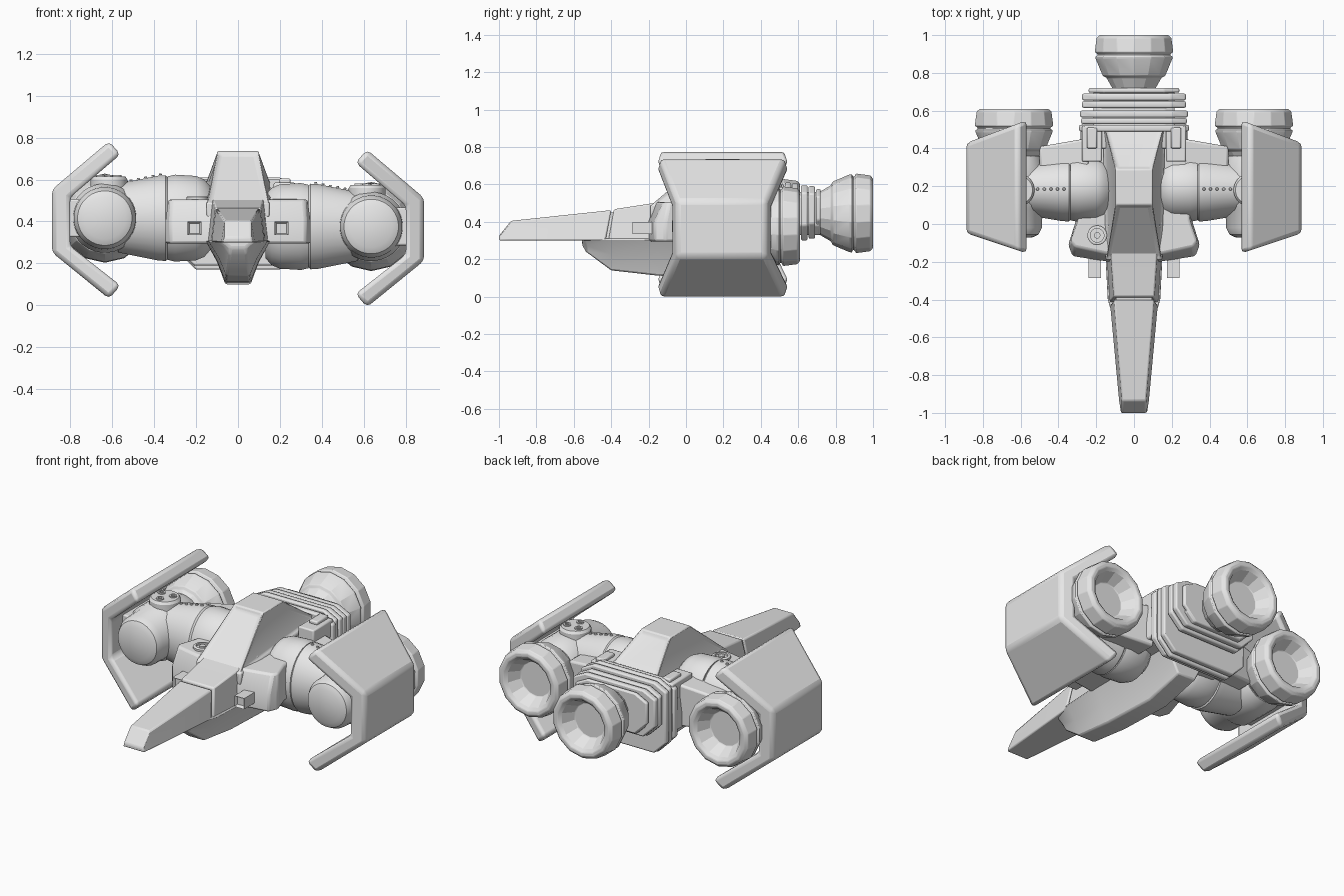
import bpy, bmesh, math
from mathutils import Matrix

if "Cube" in bpy.data.objects:
    bpy.data.objects.remove(bpy.data.objects["Cube"])

grey = bpy.data.materials.new("hull_grey")
grey.diffuse_color = (0.8, 0.8, 0.8, 1)
grey.use_nodes = True
grey.node_tree.nodes["Principled BSDF"].inputs["Base Color"].default_value = grey.diffuse_color


def finish(name, bm, bevel=0.0, angle=28):
    """Turn a bmesh into a named, bevelled, shaded object."""
    bmesh.ops.recalc_face_normals(bm, faces=bm.faces)
    me = bpy.data.meshes.new(name)
    bm.to_mesh(me)
    bm.free()
    me.materials.append(grey)
    ob = bpy.data.objects.new(name, me)
    bpy.context.collection.objects.link(ob)
    if bevel:
        m = ob.modifiers.new("bevel", 'BEVEL')
        m.width, m.segments, m.limit_method = bevel, 2, 'ANGLE'
        m.angle_limit = math.radians(25)
    bpy.ops.object.select_all(action='DESELECT')
    ob.select_set(True)
    bpy.context.view_layer.objects.active = ob
    bpy.ops.object.shade_smooth_by_angle(angle=math.radians(angle))
    return ob


def loft_bm(rings):
    """Skin equal-length rings of points and cap both ends."""
    bm = bmesh.new()
    rows = [[bm.verts.new(p) for p in r] for r in rings]
    n = len(rows[0])
    for a, b in zip(rows, rows[1:]):
        for i in range(n):
            j = (i + 1) % n
            bm.faces.new((a[i], a[j], b[j], b[i]))
    bm.faces.new(rows[0])
    bm.faces.new(rows[-1])
    return bm


def loft(name, rings, bevel=0.0):
    return finish(name, loft_bm(rings), bevel)


def box(name, x, y, z, bevel=0.008):
    ring = lambda h: [(x[0], y[0], h), (x[1], y[0], h), (x[1], y[1], h), (x[0], y[1], h)]
    return loft(name, [ring(z[0]), ring(z[1])], bevel)


def lathe(name, profile, loc, axis, segs, scale=(1, 1), bevel=0.0, angle=28):
    """Revolve (along, radius) points around the x, y or z axis."""
    bm = bmesh.new()
    vs = [bm.verts.new((r, 0, a)) for a, r in profile]
    es = [bm.edges.new(p) for p in zip(vs, vs[1:])]
    bmesh.ops.spin(bm, geom=vs + es, cent=(0, 0, 0), axis=(0, 0, 1),
                   angle=2 * math.pi, steps=segs, use_duplicate=False)
    bmesh.ops.remove_doubles(bm, verts=bm.verts, dist=1e-4)
    bmesh.ops.rotate(bm, verts=bm.verts, cent=(0, 0, 0),
                     matrix=Matrix.Rotation(math.pi / segs, 3, 'Z'))
    for v in bm.verts:
        a, b, c = v.co
        a, b = a * scale[0], b * scale[1]
        v.co = {'x': (c, a, b), 'y': (a, c, b), 'z': (a, b, c)}[axis]
    bmesh.ops.translate(bm, verts=bm.verts, vec=loc)
    return finish(name, bm, bevel, angle)


def section(y, wb, wt, zb, zt, lean=0.0):
    return [(-wb, y - lean, zb), (wb, y - lean, zb), (wt, y, zt), (-wt, y, zt)]


def mirrored(points, z):
    """Closed outline from right-hand points, z as a function of y."""
    return [(x, y, z(y)) for x, y in points] + [(-x, y, z(y)) for x, y in reversed(points)]


# --- Nose in two parts with a seam, and its inner core ---
loft("nose_tip", [section(-1.0, .072, .062, .30, .325), section(-.935, .08, .064, .30, .405),
                  section(-.40, .127, .106, .30, .462, .03)], .008)
loft("nose_base", [section(-.385, .129, .108, .30, .467, .03), section(-.17, .145, .122, .30, .50),
                   section(0, .16, .14, .30, .53)], .008)
loft("nose_core", [section(-.5, .105, .09, .31, .44), section(-.3, .115, .10, .31, .46)])

# --- Shoulder hull ---
outline = [(.13, -.2), (.325, -.17), (.348, -.11), (.31, .01), (.28, .53)]
upper = [(.13, -.16), (.315, -.12), (.335, -.09), (.295, .02), (.265, .52)]
loft("hull", [mirrored(outline, lambda y: .295), mirrored(outline, lambda y: .40),
              mirrored(upper, lambda y: .505 + .05 * max(y, 0))], .012)

# --- Canopy with recessed windows ---
base = [(-.15, -.19), (.15, -.19), (.165, .53), (-.165, .53)]
roof = [(-.1, .10), (.1, .10), (.1, .29), (-.1, .29)]
bm = loft_bm([[(x, y, .42) for x, y in base],
              [(x, y, .49 if y < 0 else .56) for x, y in base],
              [(x, y, .735) for x, y in roof]])
bmesh.ops.recalc_face_normals(bm, faces=bm.faces)
panes = [f for f in bm.faces if f.calc_center_median().z > .55 and f.normal.z < .95]
bmesh.ops.inset_individual(bm, faces=panes, thickness=.03, depth=-.012)
finish("canopy", bm, .008)

# --- Keel under the hull ---
def keel_section(y, w, z):
    top = .31
    mid = z + (top - z) * .5
    return [(-w, y, z), (w, y, z), (w * 1.65, y, mid), (w * 2.6, y, top),
            (-w * 2.6, y, top), (-w * 1.65, y, mid)]
loft("keel", [keel_section(-.555, .035, .275), keel_section(-.535, .04, .24),
              keel_section(-.40, .055, .14), keel_section(-.15, .06, .112),
              keel_section(.2, .06, .10), keel_section(.45, .06, .16)], .01)

# --- Stepped rear block: chamfered plates ---
def plate(name, y0, y1, w, z0, z1, c):
    p = [(-w + c, z0), (w - c, z0), (w, z0 + c), (w, z1 - c * .5),
         (w - c, z1), (-w + c, z1), (-w, z1 - c * .5), (-w, z0 + c)]
    loft(name, [[(x, y, z) for x, z in p] for y in (y0, y1)], .008)

plate("rear_core", .40, .715, .215, .33, .56, .05)
for i, (y0, y1, w, z0, z1) in enumerate([
        (.49, .525, .29, .19, .60), (.53, .56, .28, .17, .61), (.565, .60, .285, .18, .605),
        (.615, .65, .275, .30, .595), (.655, .69, .275, .31, .59), (.695, .72, .24, .33, .575)]):
    plate("rear_plate_%d" % i, y0, y1, w, z0, z1, .08)

# --- Thruster nozzles, profile given around the rear end ---
NOZZLE = [(-.085, 0), (-.085, .105), (-.015, .145), (0, .165), (0, .185), (-.015, .203),
          (-.09, .213), (-.10, .197), (-.108, .197), (-.113, .21), (-.125, .208),
          (-.215, .17), (-.225, .15), (-.285, .115), (-.31, .115), (-.31, 0)]

def thruster(name, x, y, z):
    lathe(name, NOZZLE, (x, y, z), 'y', 14, bevel=.004, angle=20)

thruster("centre_thruster", 0, 1.0, .445)

# --- Paired side assemblies; the left one sits slightly higher ---
for side, s, dz in (("right", 1, 0), ("left", -1, .04)):
    zc = .376 + dz
    # Shoulder barrel and tapered collar
    lathe(side + "_shoulder_barrel",
          [(.13, 0), (.13, .15), (.16, .185), (.20, .202), (.30, .208), (.335, .20), (.335, 0)],
          (0, .19, zc), 'x', 32, (.86, 1)).scale.x = s
    lathe(side + "_arm_collar",
          [(.33, 0), (.33, .19), (.345, .205), (.38, .203), (.57, .165), (.60, .12), (.60, 0)],
          (0, .185, zc), 'x', 32, (.84, 1)).scale.x = s
    # Pod with domed front, thruster at the back
    lathe(side + "_pod",
          [(-.075, 0), (-.07, .10), (-.055, .13), (-.02, .148), (.08, .152),
           (.10, .165), (.30, .165), (.36, .14), (.36, 0)],
          (s * .635, 0, zc), 'y', 32, angle=35)
    thruster(side + "_thruster", s * .635, .61, zc)
    # Round cap on the pod with three studs
    lathe(side + "_pod_cap", [(.40, 0), (.40, .088), (.56, .088), (.575, .078), (.575, 0)],
          (s * .615, .18, dz), 'z', 24)
    for k in range(3):
        a = k * 2 * math.pi / 3 + .5
        lathe("%s_cap_stud_%d" % (side, k),
              [(.57, .022), (.582, .022), (.582, .012), (.574, .012), (.574, 0)],
              (s * .615 + .045 * math.cos(a), .18 + .045 * math.sin(a), dz), 'z', 12)
    # Row of rivets along the collar top
    for k in range(5):
        x = .37 + .035 * k
        lathe("%s_collar_rivet_%d" % (side, k), [(0, .009), (.008, .006), (.008, 0)],
              (s * x, .185, zc + .203 - .2 * (x - .38)), 'z', 8)
    # Rear strut between hull and pod
    loft(side + "_rear_strut",
         [[(s * x, y0, z0 + dz), (s * x, y1, z0 + dz), (s * x, y1, z1 + dz), (s * x, y0, z1 + dz)]
          for x, y0, y1, z0, z1 in ((.24, .30, .455, .26, .52), (.50, .30, .41, .28, .48))], .012)
    # Folded wing plate: profile in x/z, swept front and back edges
    prof = [(.615, .742), (.887, .512), (.887, .213), (.615, -.008),
            (.56, .055), (.80, .243), (.80, .475), (.56, .68)]
    front = lambda x: -.158 + .108 * (x - .56) / .325
    back = lambda x: .552 - .122 * (x - .56) / .325
    loft(side + "_wing", [[(s * x, f(x), z + dz) for x, z in prof] for f in (front, back)], .022)
    box(side + "_wing_mount", (s * .70, s * .82), (.04, .34), (zc - .09, zc + .09))
    # Front gun stub with recessed muzzle
    bm = loft_bm([[(s * x, y, z) for x, z in ((.175, .335), (.24, .335), (.24, .40), (.175, .40))]
                  for y in (-.285, -.10)])
    bmesh.ops.recalc_face_normals(bm, faces=bm.faces)
    muzzle = [f for f in bm.faces if f.normal.y < -.9]
    bmesh.ops.inset_individual(bm, faces=muzzle, thickness=.012, depth=-.02)
    finish(side + "_gun", bm)
    # Vent blocks beside the canopy
    box(side + "_vent_block", (s * .17, s * .275), (.33, .52), (.48, .585))
    box(side + "_vent_ridge", (s * .195, s * .25), (.40, .51), (.58, .605))

# --- Round hatch on the left shoulder ---
lathe("hatch_ring", [(.49, .052), (.516, .052), (.52, .046), (.52, .036), (.508, .036), (.508, 0)],
      (-.195, -.06, 0), 'z', 24)
lathe("hatch_knob", [(.50, .017), (.52, .017), (.52, 0)], (-.195, -.06, 0), 'z', 12)
